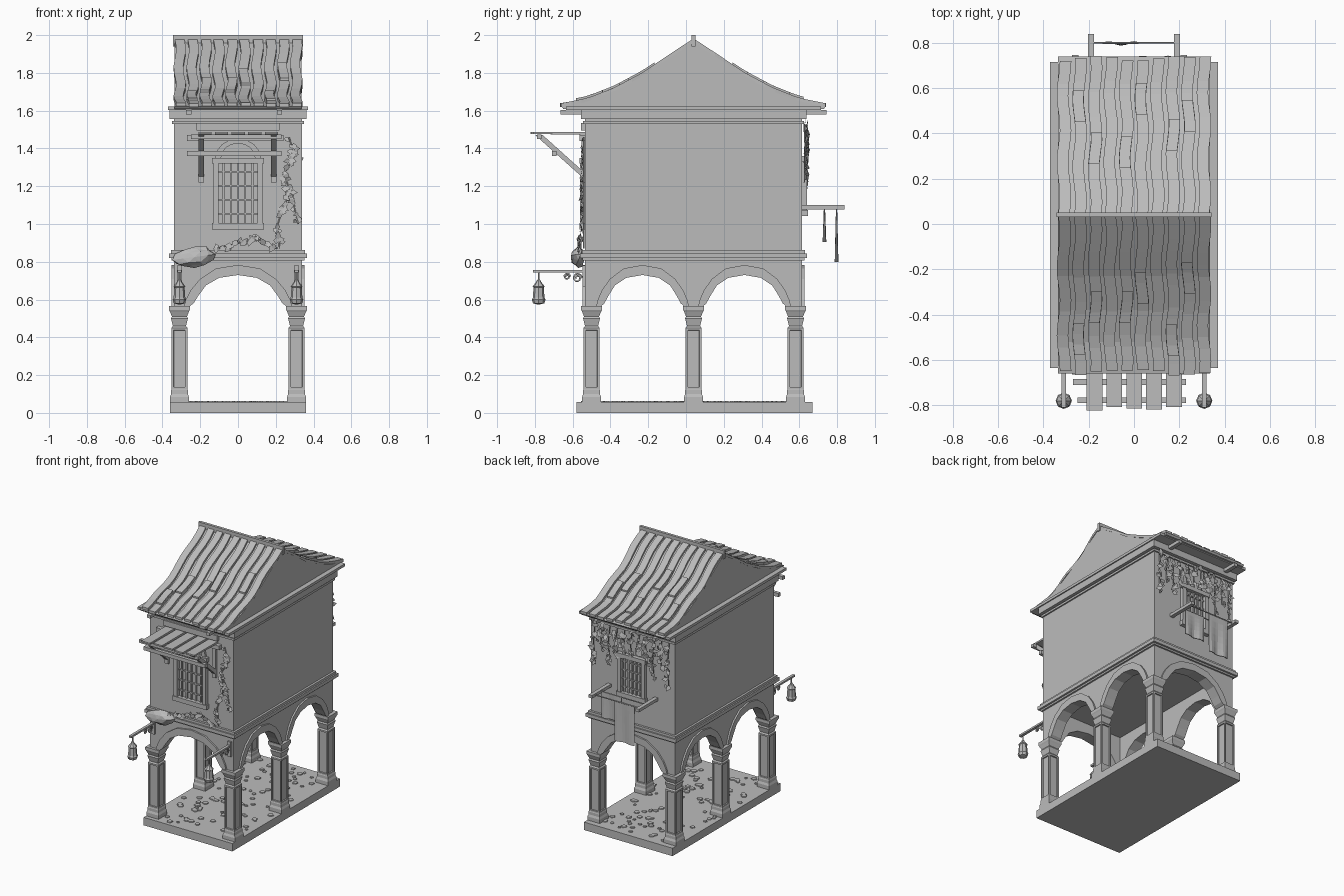
import bpy, bmesh, math, random
from mathutils import Vector

random.seed(4)
cube = bpy.data.objects.get("Cube")
if cube:
    bpy.data.objects.remove(cube, do_unlink=True)

stone = bpy.data.materials.new("plain grey")
stone.use_nodes = True
stone.diffuse_color = (0.5, 0.5, 0.5, 1)
stone.node_tree.nodes["Principled BSDF"].inputs["Base Color"].default_value = (0.5, 0.5, 0.5, 1)
C = 0.04                      # depth of the building's middle
FRONT, BACK = C - 0.575, C + 0.575


def finish(name, bm):
    bmesh.ops.recalc_face_normals(bm, faces=bm.faces)
    me = bpy.data.meshes.new(name)
    bm.to_mesh(me)
    bm.free()
    me.materials.append(stone)
    ob = bpy.data.objects.new(name, me)
    bpy.context.collection.objects.link(ob)
    return ob


def add_box(bm, x, y, z):
    vs = bmesh.ops.create_cube(bm, size=1)["verts"]
    for v in vs:
        v.co = Vector([(a + b) / 2 + c * (b - a) for (a, b), c in zip((x, y, z), v.co)])


def box(name, x, y, z):
    bm = bmesh.new()
    add_box(bm, x, y, z)
    return finish(name, bm)


def prism(name, outline, a, b, axis):
    """Extrude an outline of (across, z) along x or y from a to b."""
    bm = bmesh.new()
    put = (lambda p, d: (d, p[0], p[1])) if axis == "x" else (lambda p, d: (p[0], d, p[1]))
    ends = [[bm.verts.new(put(p, d)) for p in outline] for d in (a, b)]
    for e in ends:
        bm.faces.new(e)
    for i in range(len(outline)):
        j = (i + 1) % len(outline)
        bm.faces.new((ends[0][i], ends[0][j], ends[1][j], ends[1][i]))
    return finish(name, bm)


def lathe(bm, profile, n, x, y, turn=0.0):
    rings = [[bm.verts.new((x + r * math.cos(turn + math.tau * k / n),
                            y + r * math.sin(turn + math.tau * k / n), z)) for k in range(n)]
             for r, z in profile]
    bm.faces.new(rings[0])
    bm.faces.new(rings[-1])
    return [bm.faces.new((p[k], p[(k + 1) % n], q[(k + 1) % n], q[k]))
            for p, q in zip(rings, rings[1:]) for k in range(n)]


def rod(name, points, r, sides=1):
    cu = bpy.data.curves.new(name, "CURVE")
    cu.dimensions = "3D"
    cu.bevel_depth, cu.bevel_resolution, cu.use_fill_caps = r, sides, True
    sp = cu.splines.new("POLY")
    sp.points.add(len(points) - 1)
    for p, co in zip(sp.points, points):
        p.co = (*co, 1)
    cu.materials.append(stone)
    ob = bpy.data.objects.new(name, cu)
    bpy.context.collection.objects.link(ob)
    return ob


# Paved base with scattered cobbles
box("base", (-0.36, 0.36), (-0.58, 0.67), (0, 0.058))
bm = bmesh.new()
for k in range(110):
    x, y, r = random.uniform(-0.32, 0.32), random.uniform(-0.54, 0.63), random.uniform(0.012, 0.026)
    lathe(bm, [(r, 0.05), (r * 0.85, 0.064)], random.choice((5, 6)), x, y, random.random() * 3)
finish("cobbles", bm)

# Square columns with recessed panels
COLUMN = [(.05, .058), (.05, .085), (.044, .1), (.044, .12), (.042, .125), (.042, .45), (.035, .46),
          (.04, .48), (.045, .5), (.04, .51), (.05, .535), (.055, .545), (.055, .565)]
for sx, side in ((-1, "right"), (1, "left")):
    for y, place in ((C - .54, "front"), (C, "middle"), (C + .54, "back")):
        bm = bmesh.new()
        faces = lathe(bm, [(r * math.sqrt(2), z) for r, z in COLUMN], 4, sx * .31, y, math.pi / 4)
        shaft = [f for f in faces if f.calc_area() > 0.02]
        bmesh.ops.recalc_face_normals(bm, faces=bm.faces)
        bmesh.ops.inset_individual(bm, faces=shaft, thickness=0.016, depth=0)
        bmesh.ops.inset_individual(bm, faces=shaft, thickness=0.002, depth=-0.008)
        finish(f"{place}_{side}_column", bm)

# Arcade walls with raised arch bands
HALF = [(-.255, .565), (-.235, .58), (-.21, .62), (-.17, .675), (-.1, .715), (0, .73)]
OUTER = [(-.285, .565), (-.275, .6), (-.25, .65), (-.2, .71), (-.115, .765), (0, .783)]


def arch(points, mid, scale):
    full = points + [(-x, z) for x, z in reversed(points[:-1])]
    return [(mid + x * scale, z) for x, z in full]


def arcade(name, mids, scale, lo, hi, axis, a, b, out):
    line = [(lo, .565)]
    for m in mids:
        line += arch(HALF, m, scale)
    prism(name, line + [(hi, .565), (hi, .83), (lo, .83)], a, b, axis)
    for m in mids:
        band = arch(HALF, m, scale) + arch(OUTER, m, scale)[::-1]
        prism(name + "_band", band, a + min(out, 0), b + max(out, 0), axis)


arcade("front_arcade", [0], 1, -.34, .34, "y", FRONT, FRONT + .07, -.012)
arcade("back_arcade", [0], 1, -.34, .34, "y", BACK - .07, BACK, .012)
arcade("right_arcade", [C - .27, C + .27], .86, FRONT, BACK, "x", -.34, -.27, -.012)
arcade("left_arcade", [C - .27, C + .27], .86, FRONT, BACK, "x", .27, .34, .012)

# Upper storey and its mouldings
box("upper_storey", (-.34, .34), (FRONT, BACK), (.8, 1.61))
for name, e, z in (("lower_ledge", .026, (.82, .845)), ("ledge_lip", .016, (.845, .862)),
                   ("ledge_foot", .012, (.808, .82)), ("upper_strip", .01, (1.53, 1.545)),
                   ("cornice", .022, (1.555, 1.605))):
    box(name, (-.34 - e, .34 + e), (FRONT - e, BACK + e), z)
box("eaves_board", (-.37, .37), (C - .675, C + .675), (1.603, 1.622))
for s in (-1, 1):
    for x in (-.26, .22):
        box("rafter_end", (x - .014, x + .014), sorted((C + s * .5, C + s * .705)), (1.58, 1.603))

# Roof body with swept slopes
SLOPE = [(0, 1.965), (.13, 1.88), (.27, 1.785), (.42, 1.705), (.56, 1.65), (.7, 1.622)]
under = [(C - d, z) for d, z in reversed(SLOPE)] + [(C + d, z) for d, z in SLOPE[1:]]
prism("roof_body", under + [(C + .69, 1.61), (C - .69, 1.61)], -.335, .335, "x")
box("ridge_board", (-.343, .343), (C - .01, C + .01), (1.94, 2.0))


def slope_height(d):
    for (a, p), (b, q) in zip(SLOPE, SLOPE[1:]):
        if d <= b:
            return p + (q - p) * (d - a) / (b - a)
    return SLOPE[-1][1]


# Wavy roof planks, some with a raised overlapping lower part
def roof_plank(bm, s, x0, x1, phase, start, end, lift, thick):
    rings = []
    steps = max(3, int((end - start) / .05))
    for k in range(steps + 1):
        d = start + (end - start) * k / steps
        wave = .007 * math.sin(d * 21 + phase)
        z = slope_height(d) + lift
        rings.append([bm.verts.new((min(.343, max(-.343, x + wave)), C + s * d, z + h))
                      for x, h in ((x0, 0), (x1, 0), (x1, thick), (x0, thick))])
    for p, q in zip(rings, rings[1:]):
        for i in range(4):
            bm.faces.new((p[i], p[(i + 1) % 4], q[(i + 1) % 4], q[i]))
    bm.faces.new(rings[0])
    bm.faces.new(rings[-1])


for s, name in ((-1, "front_roof_planks"), (1, "back_roof_planks")):
    bm = bmesh.new()
    for i in range(10):
        x, phase = -.343 + i * .0686, random.uniform(-.6, .6)
        end = .7 + random.uniform(-.02, .01)
        roof_plank(bm, s, x + .009, x + .0596, phase, .008, end, -.003, .02)
        if i % 3 != 0:
            top = random.uniform(.15, .5)
            roof_plank(bm, s, x + .01, x + .0586, phase, top, top + .14, .012, .016)
    finish(name, bm)


# Windows: frame, lattice and arched head
def window(name, y, out, x, z):
    bm = bmesh.new()
    ys = sorted((y, y + out * .025))
    for sx in (-1, 1):
        add_box(bm, sorted((sx * x, sx * (x - .028))), ys, z)
    for a, b in ((z[0] - .008, z[0] + .025), (z[1] - .03, z[1])):
        add_box(bm, (-x - .008, x + .008), sorted((y, y + out * .03)), (a, b))
    thin = sorted((y, y + out * .01))
    for k in range(-2, 3):
        add_box(bm, (k * x / 3.4 - .005, k * x / 3.4 + .005), thin, z)
    for k in range(1, 5):
        h = z[0] + (z[1] - z[0]) * k / 5
        add_box(bm, (-x, x), thin, (h - .004, h + .004))
    finish(name, bm)


window("front_window", FRONT, -1, .13, (.98, 1.35))
window("back_window", BACK, 1, .11, (1.05, 1.36))
ring = [(r * math.cos(t), 1.35 + .85 * r * math.sin(t)) for r, ts in ((.12, range(9)), (.09, range(8, -1, -1)))
        for t in [math.pi * k / 8 for k in ts]]
prism("window_head", ring, FRONT - .015, FRONT, "y")

# Plank awning on braces
for i in range(5):
    x, e = -.21 + i * .088, random.uniform(-.02, 0.01)
    prism("awning_plank", [(FRONT, 1.472), (-.81 + e, 1.477), (-.81 + e, 1.488), (FRONT, 1.487)], x, x + .07, "x")
box("awning_wall_board", (-.22, .22), (FRONT - .02, FRONT), (1.495, 1.535))
box("awning_back_rail", (-.27, .24), (FRONT - .03, FRONT), (1.44, 1.47))
box("awning_front_rail", (-.25, .23), (-.79, -.765), (1.45, 1.474))
box("awning_cross_rail", (-.27, .23), (-.71, -.685), (1.36, 1.386))
for x in (-.195, .19):
    prism("awning_brace", [(-.8, 1.472), (-.76, 1.472), (FRONT, 1.27), (FRONT, 1.235)], x - .014, x + .014, "x")
    box("awning_post", (x - .014, x + .014), (FRONT - .018, FRONT), (1.22, 1.45))

# Lanterns on scrolled iron arms
LAMP = [(.01, .575), (.03, .58), (.036, .6), (.031, .61), (.027, .665), (.032, .67), (.016, .69), (.007, .705)]
for x, side in ((-.31, "right"), (.31, "left")):
    box(side + "_lantern_arm", (x - .01, x + .01), (-.81, FRONT), (.743, .756))
    box(side + "_lantern_plate", (x - .014, x + .014), (FRONT - .012, FRONT), (.67, .78))
    for cy, r in ((-.575, .026), (-.63, .018)):
        rod("arm_scroll", [(x, cy + r * (1 - k / 20) * math.cos(k * .7), .74 - r + r * (1 - k / 20) * math.sin(k * .7))
                           for k in range(15)], .005)
    rod("lantern_hook", [(x, -.78, .7), (x, -.78, .745)], .005)
    bm = bmesh.new()
    lathe(bm, LAMP, 8, x, -.78)
    finish(side + "_lantern", bm)

# Drying poles, lines and hanging cloths
for x in (-.19, .19):
    box("drying_pole", (x - .014, x + .014), (BACK, .838), (1.078, 1.1))
for y, x0, x1, low in ((.73, .01, .17, .905), (.8, -.14, .02, .8)):
    rod("drying_line", [(-.19, y, 1.09), (.19, y, 1.09)], .004)
    bm = bmesh.new()
    bmesh.ops.create_grid(bm, x_segments=8, y_segments=6, size=.5)
    for v in bm.verts:
        u, h = v.co.x + .5, v.co.y + .5
        v.co = (x0 + (x1 - x0) * u, y + .007 * math.sin(u * 9) * (1 - h), 1.092 + (low - 1.092) * (1 - h))
    cloth = finish("hanging_cloth", bm)
    cloth.modifiers.new("thickness", "SOLIDIFY").thickness = .006


# Ivy: stems with folded leaves
def leaf(bm, p, size, out):
    a = random.uniform(0, math.tau)
    u = Vector((math.cos(a), out * random.uniform(.1, .5), math.sin(a))) * size
    w = Vector((-math.sin(a), out * random.uniform(-.3, .3), math.cos(a))) * size * .6
    tip, left, right, base = [bm.verts.new(Vector(p) + q) for q in (u, w, -w, -u * .7)]
    bm.faces.new((base, left, tip))
    bm.faces.new((base, tip, right))


def vine(name, points, out, count, size):
    rod(name + "_stem", points, .004)
    bm = bmesh.new()
    for k in range(count):
        i = random.randrange(len(points) - 1)
        p = Vector(points[i]).lerp(Vector(points[i + 1]), random.random())
        jitter = Vector((random.uniform(-.02, .02), out * random.uniform(.004, .015), random.uniform(-.015, .015)))
        leaf(bm, p + jitter, size * random.uniform(.7, 1.2), out)
    finish(name + "_leaves", bm)


f = FRONT - .006
vine("front_ivy", [(.27, f, 1.46), (.3, f, 1.36), (.24, f, 1.26), (.26, f, 1.14), (.21, f, 1.0), (.22, f, .87)], -1, 42, .024)
vine("side_ivy", [(.25, f, 1.24), (.29, f, 1.15), (.3, f, 1.08), (.32, f, 1.0)], -1, 18, .022)
vine("ledge_ivy", [(-.12, f - .015, .87), (0, f - .015, .9), (.1, f - .015, .92), (.21, f - .015, .87)], -1, 24, .026)
for i in range(11):
    x, drop = -.3 + i * .06, random.uniform(.12, .24) + (.12 if i in (0, 2, 8, 10) else 0)
    vine("back_ivy", [(x, BACK + .01, 1.53), (x + .01, BACK + .018, 1.53 - drop / 2), (x, BACK + .012, 1.53 - drop)],
         1, 15, .026)

# Crumpled cloth bundle on the ledge
bm = bmesh.new()
bmesh.ops.create_icosphere(bm, subdivisions=2, radius=1)
for v in bm.verts:
    v.co *= random.uniform(.8, 1.08)
    v.co = (-.23 + v.co.x * .115, -.57 + v.co.y * .04, .825 + v.co.z * .055 + v.co.x * .015)
finish("cloth_bundle", bm)
